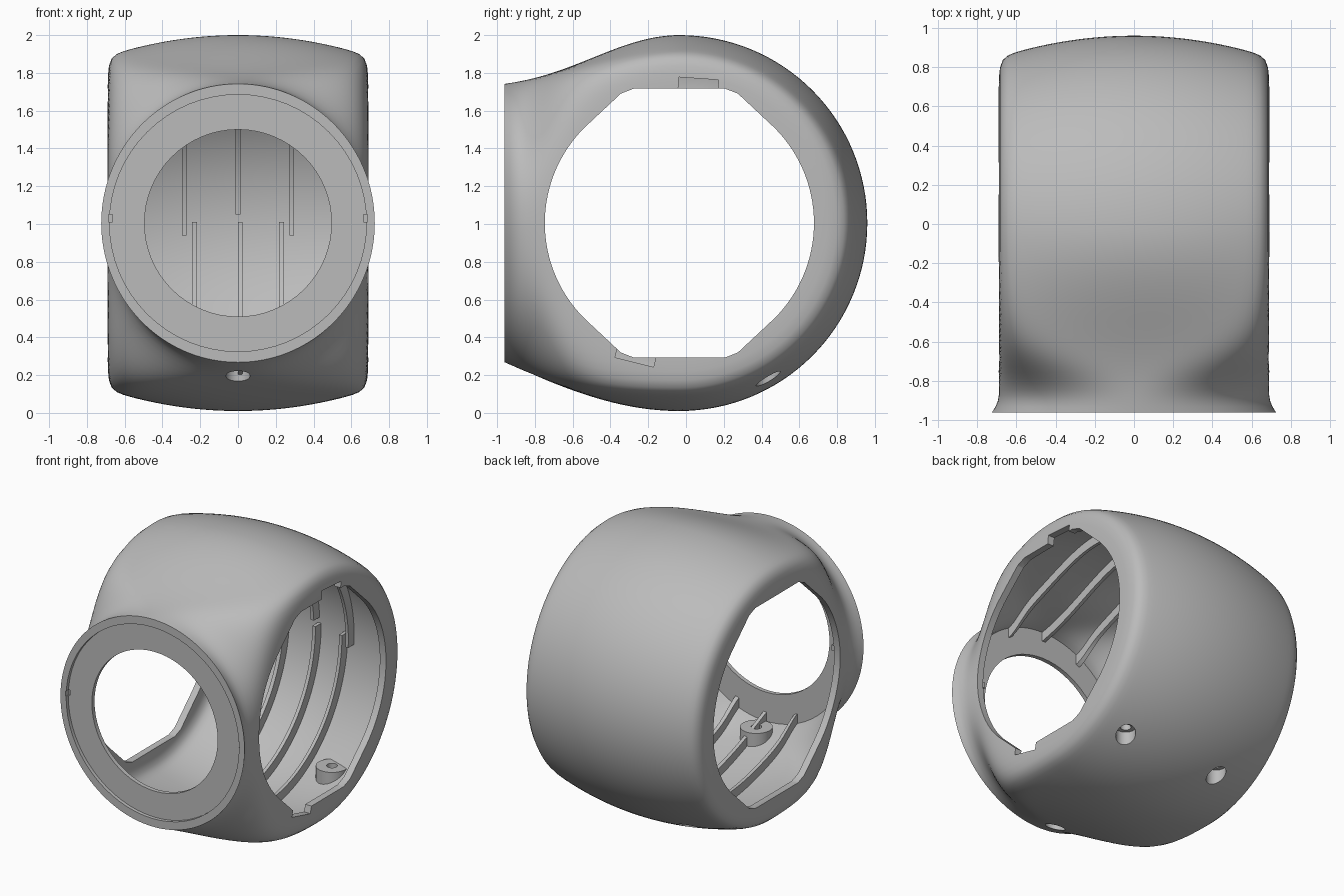
import bpy, bmesh
from math import sin, cos, pi, sqrt, radians
from mathutils import Matrix

cube = bpy.data.objects.get("Cube")
if cube:
    bpy.data.objects.remove(cube)

FRONT, CY, CZ = -0.96, -0.035, 1.005     # front plane and barrel axis
SEG, STEPS = 192, 32

grey = bpy.data.materials.new("light grey plastic")
grey.use_nodes = True
grey.diffuse_color = (0.5, 0.5, 0.5, 1)
grey.node_tree.nodes["Principled BSDF"].inputs["Base Color"].default_value = (0.5, 0.5, 0.5, 1)


def to_object(name, bm):
    bmesh.ops.remove_doubles(bm, verts=bm.verts, dist=1e-5)
    bmesh.ops.recalc_face_normals(bm, faces=bm.faces)
    mesh = bpy.data.meshes.new(name)
    bm.to_mesh(mesh)
    bm.free()
    mesh.materials.append(grey)
    obj = bpy.data.objects.new(name, mesh)
    bpy.context.collection.objects.link(obj)
    return obj


def skin(bm, rows, closed):
    """Join rows of points with quads."""
    rows = [[bm.verts.new(p) for p in row] for row in rows]
    n = len(rows[0])
    for a, b in zip(rows, rows[1:]):
        for i in range(n if closed else n - 1):
            j = (i + 1) % n
            bm.faces.new((a[i], a[j], b[j], b[i]))
    return rows


def section(y, inset):
    """Cross-section (x, height) blending from a round neck to a barrel."""
    t = (y - FRONT) / (CY - FRONT)
    s = sin(pi * t / 2) ** 2
    rise_top = s + 0.5 * t * (1 - t) ** 3      # hollow shoulder above
    rise_bottom = sin(pi * t / 2)              # full curve below
    w = 0.69 + 0.034 * max(0, 1 - t / 0.1) ** 2 - 0.8 * inset
    q, k = 2 + 26 * s ** 1.5, 0.23 * s
    ring = []
    for i in range(SEG):
        a = 2 * pi * i / SEG
        h = 0.737 + 0.258 * (rise_top if i <= SEG // 2 else rise_bottom) - inset
        c, z = abs(cos(a)), abs(sin(a))
        crown = (z + sqrt(z * z + 4 * k * c * c * h)) / (2 * h)   # inverse radius of the crowned top
        r = ((c / w) ** q + crown ** q) ** (-1 / q)
        ring.append((r * cos(a), r * sin(a)))
    return ring


def hull(name, inset, front):
    """Closed body: loft from the neck to the axis, then a half turn around x."""
    bm = bmesh.new()
    loft = []
    for step in range(STEPS + 1):
        y = front + (CY - front) * step / STEPS
        loft.append([(x, y, CZ + z) for x, z in section(y, inset)])
    bm.faces.new(skin(bm, loft, True)[0])
    half = section(CY, inset)[:SEG // 2 + 1]
    turns = [pi * step / 64 for step in range(65)]
    skin(bm, [[(x, CY + r * sin(f), CZ + r * cos(f)) for x, r in half] for f in turns], False)
    return to_object(name, bm)


def boxes(name, items):
    """Items are (centre, size, tilt about x)."""
    bm = bmesh.new()
    for centre, size, tilt in items:
        m = Matrix.Translation(centre) @ Matrix.Rotation(tilt, 4, 'X') @ Matrix.Diagonal((*size, 1))
        bmesh.ops.create_cube(bm, size=1, matrix=m)
    return to_object(name, bm)


def cylinders(name, items, axis='Z'):
    """Items are (x, y, z, radius, length)."""
    bm = bmesh.new()
    turn = Matrix.Rotation(pi / 2, 4, 'X') if axis == 'Y' else Matrix()
    for x, y, z, r, length in items:
        bmesh.ops.create_cone(bm, cap_ends=True, segments=64, radius1=r, radius2=r, depth=length,
                              matrix=Matrix.Translation((x, y, z)) @ turn)
    return to_object(name, bm)


def boolean(target, tool, operation='DIFFERENCE'):
    mod = target.modifiers.new("cut", 'BOOLEAN')
    mod.operation, mod.object, mod.solver = operation, tool, 'EXACT'
    bpy.context.view_layer.objects.active = target
    bpy.ops.object.modifier_apply(modifier=mod.name)
    bpy.data.objects.remove(tool)


def side_opening():
    """Round opening with flattened, widened top and bottom."""
    r = 0.7125
    arc = [(r * cos(radians(a)), r * sin(radians(a))) for a in range(-45, 46, 3)]
    side = [(0.24, -r), (0.31, -0.685)] + arc + [(0.31, 0.685), (0.24, r)]
    outline = side + [(-y, -z) for y, z in side]
    bm = bmesh.new()
    for end in skin(bm, [[(x, CY + y, CZ + z) for y, z in outline] for x in (-1, 1)], True):
        bm.faces.new(end)
    return to_object("side_opening_cutter", bm)


# Hollow shell with a thin front plate
shell = hull("shell", 0, FRONT)
boolean(shell, hull("cavity_cutter", 0.06, -0.905))
boolean(shell, side_opening())
boolean(shell, cylinders("rim_cutter", [(0, -1.0, CZ, 0.68, 0.13)], 'Y'))
boolean(shell, cylinders("front_cutter", [(0, -0.95, CZ, 0.495, 0.4)], 'Y'))

# Locking notches through the left lip, and small slots in the front rim
notches = [((0.68, 0.065, 1.735), (0.14, 0.21, 0.07), radians(-4)),
           ((0.68, -0.265, 0.305), (0.14, 0.21, 0.075), radians(-14))]
for s in (-1, 1):
    notches.append(((s * 0.675, -0.945, 1.03), (0.02, 0.05, 0.04), 0))
boolean(shell, boxes("notch_cutter", notches))

# Small lugs behind the front plate
retaining_lugs = boxes("retaining_lugs", [((s * 0.62, -0.85, 1.03), (0.06, 0.12, 0.04), 0) for s in (-1, 1)])

# Ribs that follow the inside of the wall
ribs = []
for x, end in ((-0.285, 0.94), (0, 1.05), (0.285, 0.94)):
    ribs.append(((x, 0, end + 0.6), (0.025, 2.4, 1.2), 0))
for x in (-0.23, 0.012, 0.23):
    ribs.append(((x, 0, 0.41), (0.025, 2.4, 1.2), 0))
inner_ribs = boxes("inner_ribs", ribs)
boolean(inner_ribs, hull("rib_outer", 0.035, -0.915), 'INTERSECT')
boolean(inner_ribs, hull("rib_inner", 0.125, -0.95))

# Screw bosses on the floor
screws = [(-0.325, 0.435, 0.285), (0.435, 0.435, 0.285), (0, -0.79, 0.31)]
bosses = cylinders("screw_bosses", [(x, y, top - 0.15, 0.105, 0.3) for x, y, top in screws])
boolean(bosses, hull("boss_limit", 0.03, -0.915), 'INTERSECT')
for part in (shell, bosses):
    boolean(part, cylinders("head_cutter", [(x, y, top - 0.25, 0.064, 0.4) for x, y, top in screws]))
    boolean(part, cylinders("bore_cutter", [(x, y, 0.2, 0.035, 0.6) for x, y, top in screws]))

# Smooth shading with crisp edges
for part in (shell, inner_ribs, bosses):
    bpy.ops.object.select_all(action='DESELECT')
    part.select_set(True)
    bpy.context.view_layer.objects.active = part
    bpy.ops.object.shade_smooth_by_angle(angle=radians(30))
